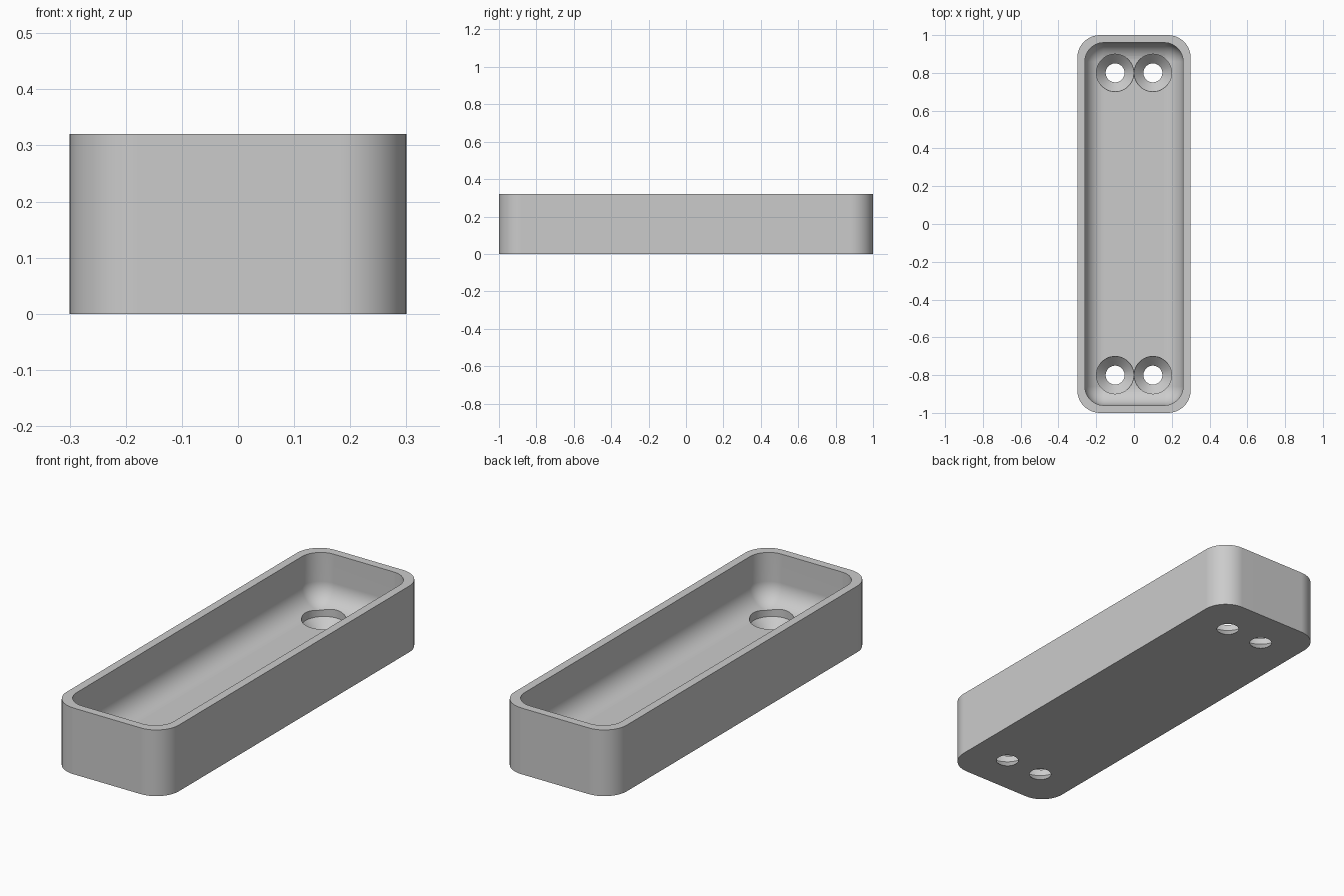
import bpy, bmesh
from math import pi, sin, cos, radians

if "Cube" in bpy.data.objects:
    bpy.data.objects.remove(bpy.data.objects["Cube"])

HALF_X, HALF_Y, HEIGHT = 0.3, 1.0, 0.32
WALL, FLOOR = 0.04, 0.08
OUTER_R, INNER_R = 0.12, 0.1
CORNER_STEPS, FILLET_STEPS, HOLE_SIDES = 12, 10, 48

grey = bpy.data.materials.new("plain grey")
grey.use_nodes = True
colour = (0.6, 0.6, 0.6, 1)
grey.diffuse_color = colour
grey.node_tree.nodes["Principled BSDF"].inputs["Base Color"].default_value = colour


def rounded_ring(bm, inset, radius, z):
    """Ring of vertices around a rounded rectangle."""
    verts = []
    for corner, (sx, sy) in enumerate([(1, 1), (-1, 1), (-1, -1), (1, -1)]):
        cx = sx * (HALF_X - inset - radius)
        cy = sy * (HALF_Y - inset - radius)
        for i in range(CORNER_STEPS + 1):
            a = (corner + i / CORNER_STEPS) * pi / 2
            verts.append(bm.verts.new((cx + radius * cos(a), cy + radius * sin(a), z)))
    return verts


def hole_ring(bm, x, y, radius, z):
    """Ring of vertices around a circle."""
    angles = [2 * pi * i / HOLE_SIDES for i in range(HOLE_SIDES)]
    return [bm.verts.new((x + radius * cos(a), y + radius * sin(a), z)) for a in angles]


def loft(bm, rings):
    """Skin the rings in order and cap both ends."""
    for low, high in zip(rings, rings[1:]):
        for i in range(len(low)):
            j = (i + 1) % len(low)
            bm.faces.new((low[i], low[j], high[j], high[i]))
    bm.faces.new(rings[0][::-1])
    bm.faces.new(rings[-1])


def make_object(name, bm):
    bmesh.ops.remove_doubles(bm, verts=bm.verts, dist=1e-5)
    bmesh.ops.recalc_face_normals(bm, faces=bm.faces)
    mesh = bpy.data.meshes.new(name)
    bm.to_mesh(mesh)
    bm.free()
    mesh.materials.append(grey)
    obj = bpy.data.objects.new(name, mesh)
    bpy.context.collection.objects.link(obj)
    return obj


# Tray: outer wall, flat rim, inner wall, then a fillet down to the floor
bm = bmesh.new()
rings = [rounded_ring(bm, 0, OUTER_R, 0),
         rounded_ring(bm, 0, OUTER_R, HEIGHT),
         rounded_ring(bm, WALL, INNER_R, HEIGHT)]
for k in range(FILLET_STEPS + 1):
    a = k / FILLET_STEPS * pi / 2
    d = INNER_R * (1 - cos(a))
    rings.append(rounded_ring(bm, WALL + d, INNER_R - d, FLOOR + INNER_R * (1 - sin(a))))
loft(bm, rings)
tray = make_object("tray", bm)

# Countersunk screw holes, a pair at each end
bm = bmesh.new()
profile = [(0.05, -0.05), (0.05, 0), (0.099, 0.05), (0.099, 0.2)]
for x in (-0.1, 0.1):
    for y in (-0.8, 0.8):
        loft(bm, [hole_ring(bm, x, y, r, z) for r, z in profile])
cutter = make_object("screw_hole_cutter", bm)
cutter.hide_render = True

cut = tray.modifiers.new("screw holes", 'BOOLEAN')
cut.operation = 'DIFFERENCE'
cut.solver = 'EXACT'
cut.object = cutter
bpy.ops.object.select_all(action='DESELECT')
tray.select_set(True)
bpy.context.view_layer.objects.active = tray
bpy.ops.object.modifier_apply(modifier=cut.name)
bpy.data.objects.remove(cutter)

# Smooth curves with crisp edges and flat faces
bpy.ops.object.shade_smooth_by_angle(angle=radians(30))
weighted = tray.modifiers.new("flat faces", 'WEIGHTED_NORMAL')
weighted.keep_sharp = True
